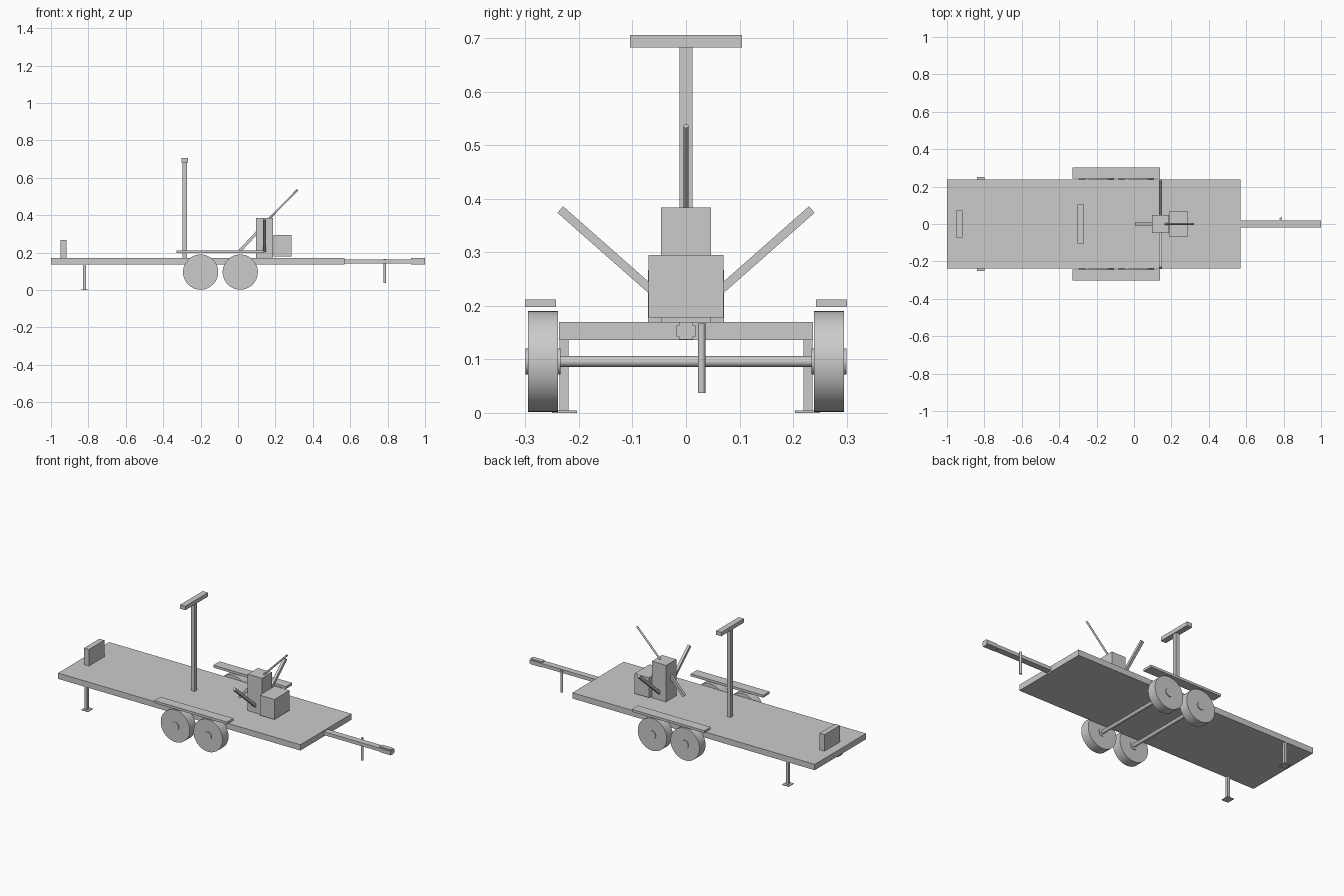
import bpy
from mathutils import Vector

cube = bpy.data.objects.get("Cube")
if cube:
    bpy.data.objects.remove(cube, do_unlink=True)

grey = bpy.data.materials.new("plain_grey")
grey.use_nodes = True
COLOUR = (0.6, 0.6, 0.6, 1)
grey.diffuse_color = COLOUR
grey.node_tree.nodes["Principled BSDF"].inputs["Base Color"].default_value = COLOUR


def finish(name, smooth=False):
    ob = bpy.context.object
    ob.name = name
    ob.data.materials.append(grey)
    if smooth:
        bpy.ops.object.shade_smooth_by_angle()
    return ob


def box(name, x, y, z):
    """Box from (low, high) pairs on each axis."""
    spans = (x, y, z)
    bpy.ops.mesh.primitive_cube_add(size=1, location=[sum(s) / 2 for s in spans])
    bpy.context.object.scale = [s[1] - s[0] for s in spans]
    bpy.ops.object.transform_apply(location=False, rotation=False)
    return finish(name)


def rod(name, start, end, radius, sides=32):
    a, b = Vector(start), Vector(end)
    bpy.ops.mesh.primitive_cylinder_add(vertices=sides, radius=radius,
                                        depth=(b - a).length, location=(a + b) / 2)
    bpy.context.object.rotation_euler = (b - a).to_track_quat('Z', 'Y').to_euler()
    return finish(name, True)


def beam(name, start, end, width):
    """Square bar between two points."""
    a, b = Vector(start), Vector(end)
    bpy.ops.mesh.primitive_cube_add(size=1, location=(a + b) / 2)
    ob = bpy.context.object
    ob.scale = (width, width, (b - a).length)
    ob.rotation_euler = (b - a).to_track_quat('Z', 'Y').to_euler()
    return finish(name)


def span(side, near, far):
    return sorted((side * near, side * far))


# Deck, tongue and coupler
box("deck", (-1, 0.57), (-0.237, 0.237), (0.136, 0.17))
box("tongue", (0.57, 1), (-0.018, 0.018), (0.143, 0.163))
box("coupler", (0.925, 1), (-0.013, 0.013), (0.137, 0.17))
rod("tongue_jack", (0.785, 0.029, 0.037), (0.785, 0.029, 0.167), 0.007)

# Upright parts on the deck
box("rear_box", (-0.948, -0.916), (-0.071, 0.071), (0.17, 0.267))
box("post", (-0.296, -0.273), (-0.012, 0.012), (0.17, 0.684))
box("post_crossbar", (-0.302, -0.268), (-0.105, 0.105), (0.683, 0.706))

# Central machine with its arms
box("mast", (0.096, 0.188), (-0.047, 0.047), (0.17, 0.384))
box("engine_box", (0.19, 0.285), (-0.07, 0.07), (0.178, 0.295))
rod("lever", (0.165, 0, 0.38), (0.318, 0, 0.536), 0.005)
beam("rear_arm", (0.01, 0, 0.21), (0.13, 0, 0.338), 0.016)

# Axles
AXLES = (-0.2, 0.012)
for i, x in enumerate(AXLES):
    rod(f"axle_{i + 1}", (x, -0.25, 0.096), (x, 0.25, 0.096), 0.01)

# Paired parts
for label, s in (("left", -1), ("right", 1)):
    beam(f"side_arm_{i}_{s}", (0.142, s * 0.04, 0.208), (0.142, s * 0.235, 0.38), 0.016)
    box(f"fender_{s}", (-0.33, 0.14), span(s, 0.243, 0.301), (0.198, 0.212))
    box(f"stand_leg_{s}", (-0.828, -0.812), span(s, 0.22, 0.236), (0, 0.136))
    box(f"stand_foot_{s}", (-0.84, -0.798), span(s, 0.204, 0.25), (0, 0.004))
    for n, x in enumerate(AXLES):
        rod(f"wheel_{n + 1}_{s}", (x, s * 0.239, 0.096), (x, s * 0.295, 0.096), 0.094, 64)
        rod(f"hub_{n + 1}_{s}", (x, s * 0.235, 0.096), (x, s * 0.3, 0.096), 0.024)
